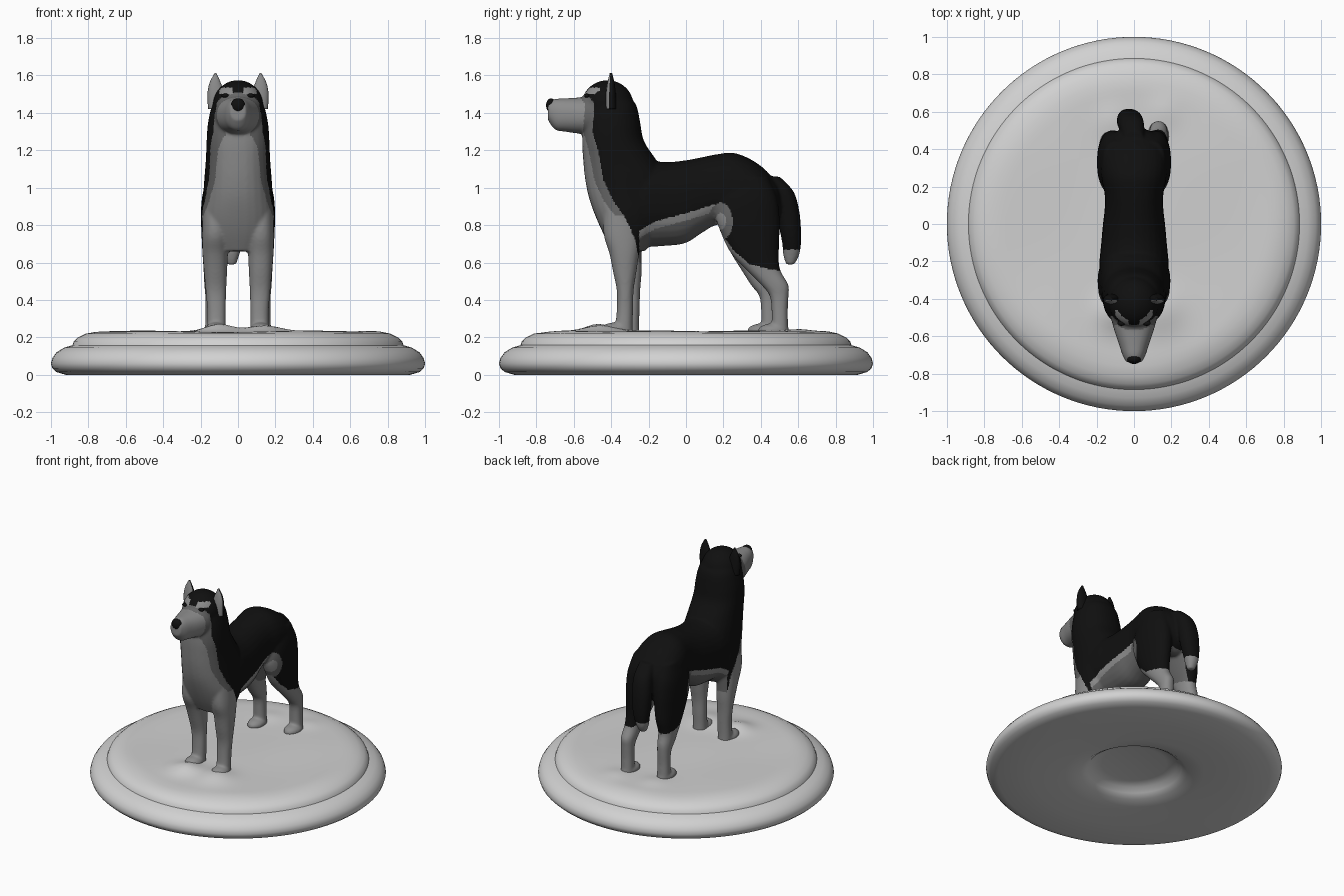
import bpy, bmesh, math
from mathutils import Vector, Matrix

if "Cube" in bpy.data.objects:
    bpy.data.objects.remove(bpy.data.objects["Cube"])


def material(name, v):
    m = bpy.data.materials.new(name)
    m.diffuse_color = (v, v, v, 1)
    m.use_nodes = True
    m.node_tree.nodes["Principled BSDF"].inputs["Base Color"].default_value = m.diffuse_color
    return m


BLACK, DARK, GREY, PALE = 0, 1, 2, 3
MATS = [material("black fur", 0.005), material("dark grey fur", 0.13),
        material("grey fur", 0.26), material("pale stone", 0.64)]


def interp(table, t):
    """Piecewise linear lookup in ascending (key, value) pairs."""
    if t <= table[0][0]:
        return table[0][1]
    for (a, va), (b, vb) in zip(table, table[1:]):
        if t <= b:
            return va + (vb - va) * (t - a) / (b - a)
    return table[-1][1]


def make_object(name, bm):
    bmesh.ops.recalc_face_normals(bm, faces=bm.faces[:])
    me = bpy.data.meshes.new(name)
    bm.to_mesh(me)
    bm.free()
    for m in MATS:
        me.materials.append(m)
    ob = bpy.data.objects.new(name, me)
    bpy.context.collection.objects.link(ob)
    me.polygons.foreach_set("use_smooth", [True] * len(me.polygons))
    return ob


def tube(bm, axis, rings, side=1, n=28, sub=4, power=0.9):
    """Closed loft. Ring = (station, low, high, centre x, half width); stations on y or z."""
    pts = []
    for i in range(len(rings) - 1):
        p = [Vector(rings[max(0, min(len(rings) - 1, i + k))]) for k in (-1, 0, 1, 2)]
        for s in range(sub):
            t = s / sub
            pts.append(0.5 * (2 * p[1] + (p[2] - p[0]) * t
                              + (2 * p[0] - 5 * p[1] + 4 * p[2] - p[3]) * t * t
                              + (3 * p[1] - p[0] - 3 * p[2] + p[3]) * t ** 3))
    pts.append(Vector(rings[-1]))
    loops = []
    for st, lo, hi, cx, hw in pts:
        loop = []
        for k in range(n):
            a = 2 * math.pi * k / n
            c, s = (math.copysign(abs(v) ** power, v) for v in (math.cos(a), math.sin(a)))
            x, w = side * cx + hw * c, (lo + hi) / 2 + (hi - lo) / 2 * s
            loop.append(bm.verts.new((x, st, w) if axis == "y" else (x, w, st)))
        loops.append(loop)
    for a, b in zip(loops, loops[1:]):
        for k in range(n):
            bm.faces.new((a[k], a[(k + 1) % n], b[(k + 1) % n], b[k]))
    bm.faces.new(loops[0])
    bm.faces.new(loops[-1])


def ball(bm, centre, radii):
    bmesh.ops.create_uvsphere(bm, u_segments=28, v_segments=18, radius=1,
                              matrix=Matrix.Translation(centre) @ Matrix.Diagonal((*radii, 1)))


# Dog body: overlapping lofts fused by a voxel remesh
bm = bmesh.new()
# neck and chest
tube(bm, "z", [(.66, -.39, -.22, 0, .12), (.75, -.44, -.15, 0, .18), (.85, -.485, -.12, 0, .195),
               (.95, -.52, -.1, 0, .187), (1.05, -.54, -.1, 0, .18), (1.15, -.55, -.16, 0, .172),
               (1.25, -.555, -.225, 0, .168), (1.35, -.55, -.245, 0, .16), (1.45, -.53, -.27, 0, .135),
               (1.52, -.5, -.34, 0, .09)])
# trunk
tube(bm, "y", [(-.38, .76, 1.06, 0, .15), (-.25, .69, 1.14, 0, .185), (-.1, .69, 1.137, 0, .175),
               (0, .705, 1.147, 0, .166), (.08, .755, 1.162, 0, .157), (.16, .80, 1.178, 0, .157),
               (.25, .80, 1.187, 0, .175), (.34, .78, 1.155, 0, .18), (.42, .76, 1.1, 0, .165),
               (.48, .8, 1.03, 0, .12), (.51, .86, .97, 0, .05)])
# skull, muzzle and tail
ball(bm, (0, -.42, 1.44), (.135, .14, .135))
tube(bm, "y", [(-.5, 1.28, 1.49, 0, .125), (-.58, 1.29, 1.482, 0, .102), (-.65, 1.3, 1.478, 0, .078),
               (-.7, 1.31, 1.475, 0, .062), (-.738, 1.36, 1.46, 0, .042)])
tube(bm, "z", [(.59, .535, .58, -.035, .025), (.64, .52, .605, -.035, .042), (.7, .515, .615, -.03, .055),
               (.78, .5, .615, -.025, .066), (.88, .485, .605, -.02, .07), (.98, .455, .575, -.01, .065),
               (1.06, .4, .5, 0, .05)])
for s in (-1, 1):
    # front leg and paw
    d = .035 if s < 0 else 0
    tube(bm, "z", [(.2, -.395 + d, -.283 + d, .115, .052), (.27, -.378 + d, -.285 + d, .115, .05),
                   (.35, -.37 + d, -.283 + d, .115, .05), (.45, -.37 + d, -.28 + d, .118, .055),
                   (.55, -.39 + d * .8, -.265 + d * .8, .12, .062), (.65, -.41 + d * .4, -.25 + d * .4, .122, .068),
                   (.75, -.44, -.23, .122, .07), (.88, -.44, -.2, .12, .07)], s)
    ball(bm, (s * .12, -.38 + d, .235), (.06, .08, .045))
    # hind leg and paw
    d = .028 * s
    tube(bm, "z", [(.2, .43 + d, .52 + d, .13, .048), (.33, .43 + d, .516 + d, .13, .044),
                   (.42, .42 + d, .52 + d, .13, .045), (.48, .375 + d, .52 + d, .13, .05),
                   (.56, .31 + d / 2, .49 + d / 2, .128, .056), (.65, .24, .495, .122, .068),
                   (.75, .19, .5, .117, .078), (.85, .158, .5, .112, .086), (.95, .175, .485, .107, .085),
                   (1.06, .23, .44, .09, .075)], s)
    ball(bm, (s * .13, .44 + d, .235), (.058, .085, .04))
rough = make_object("dog_body_rough", bm)
rm = rough.modifiers.new("fuse", "REMESH")
rm.mode, rm.voxel_size = "VOXEL", .008
sm = rough.modifiers.new("soften", "SMOOTH")
sm.factor, sm.iterations = .5, 10
dg = bpy.context.evaluated_depsgraph_get()
mesh = bpy.data.meshes.new_from_object(rough.evaluated_get(dg))
bpy.data.objects.remove(rough)
mesh.name = "dog_body"
body = bpy.data.objects.new("dog_body", mesh)
bpy.context.collection.objects.link(body)
mesh.materials.clear()
for m in MATS:
    mesh.materials.append(m)

# Coat pattern: boundary lines of the black saddle
CHEST = [(.6, -.25), (.72, -.27), (.85, -.33), (.93, -.39), (1.04, -.44), (1.2, -.47), (1.3, -.5),
         (1.45, -.49), (1.5, -.53), (1.54, -.6)]
BELLY = [(-.25, .77), (-.165, .82), (0, .865), (.15, .91)]
THIGH = [(.2, .74), (.25, .67), (.34, .59), (.475, .56), (.6, .555)]


def coat(c, n):
    ax = abs(c.x)
    if c.y > .5 and .575 < c.z < .67 and ax < .085:       # tail tip
        return GREY
    if c.y < -.15 and c.z < .6:                           # front legs
        return GREY
    if c.y > .18 and c.z < interp(THIGH, c.y):            # hind legs
        return GREY
    if c.y < -.46 and 1.5 < c.z < 1.535 and .03 < ax < .1:  # brows
        return GREY
    if c.y < -.2:                                         # face, throat and chest
        edge = interp(CHEST, c.z)
        if c.y < edge:
            return DARK if c.y > edge - .05 and c.z > .85 else GREY
    if .1 < c.y < .27:                                    # flank patch
        r = math.hypot((c.y - .185) / .065, (c.z - .82) / .1)
        if r < 1:
            return GREY if r < .45 else DARK
    if -.25 < c.y < .16:                                  # belly
        line = interp(BELLY, c.y)
        if c.z < line:
            return GREY if c.z > line - .04 else DARK
    if c.z < .82 and ax < .13 and c.y < .46 and (n.x * c.x < -.02 or n.z < -.6):  # inner thighs
        return DARK
    return BLACK


for p in mesh.polygons:
    p.material_index = coat(p.center, p.normal)
    p.use_smooth = True

# Nose, eyes and ears
bm = bmesh.new()
ball(bm, (0, -.722, 1.44), (.038, .026, .038))
make_object("nose", bm)
for s, label in ((-1, "left"), (1, "right")):
    bm = bmesh.new()
    ball(bm, (s * .068, -.53, 1.492), (.02, .014, .011))
    make_object(label + "_eye", bm)
    bm = bmesh.new()
    tube(bm, "z", [(1.42, -.43, -.37, .115, .045), (1.5, -.428, -.375, .118, .045),
                   (1.56, -.42, -.382, .122, .03), (1.612, -.408, -.395, .12, .005)], s, 20, 6)
    ear = make_object(label + "_ear", bm)
    for p in ear.data.polygons:
        p.material_index = GREY if p.normal.y < -.45 else BLACK

# Round base: turned profile with uneven snow on top and a hollow underneath
PROFILE = [(.0, .09), (.22, .09), (.29, .075), (.32, .045), (.36, .02), (.47, .003), (.7, 0), (.92, 0),
           (.97, .015), (.992, .035), (1, .06), (.992, .09), (.97, .12), (.93, .145), (.885, .158),
           (.877, .18), (.855, .2), (.815, .22), (.76, .229)]
PROFILE += [(.72 - .03 * i, .232) for i in range(24)] + [(0, .232)]
MOUNDS = [(-.1, -.47, .07, .04), (.14, -.46, .085, .032), (.16, .6, .06, .012), (-.12, .55, .06, .012)]
bm = bmesh.new()
N, loops = 128, []
for i, (r, z) in enumerate(PROFILE):
    loop = []
    for k in range(N if r else 1):
        a = 2 * math.pi * k / N
        x, y = r * math.cos(a), r * math.sin(a)
        h = z
        if i > 17:
            h += .004 * math.sin(7 * x + 2) * math.cos(6 * y + 1)
            h += sum(q * math.exp(-((x - u) ** 2 + (y - v) ** 2) / (2 * w * w)) for u, v, w, q in MOUNDS)
        loop.append(bm.verts.new((x, y, h)))
    loops.append(loop)
for a, b in zip(loops, loops[1:]):
    for k in range(N):
        j = (k + 1) % N
        quad = [a[k % len(a)], a[j % len(a)], b[j % len(b)], b[k % len(b)]]
        bm.faces.new(list(dict.fromkeys(quad)))
base = make_object("round_base", bm)
for p in base.data.polygons:
    p.material_index = PALE
bpy.context.view_layer.objects.active = base
base.select_set(True)
bpy.ops.object.shade_smooth_by_angle(angle=math.radians(40))
